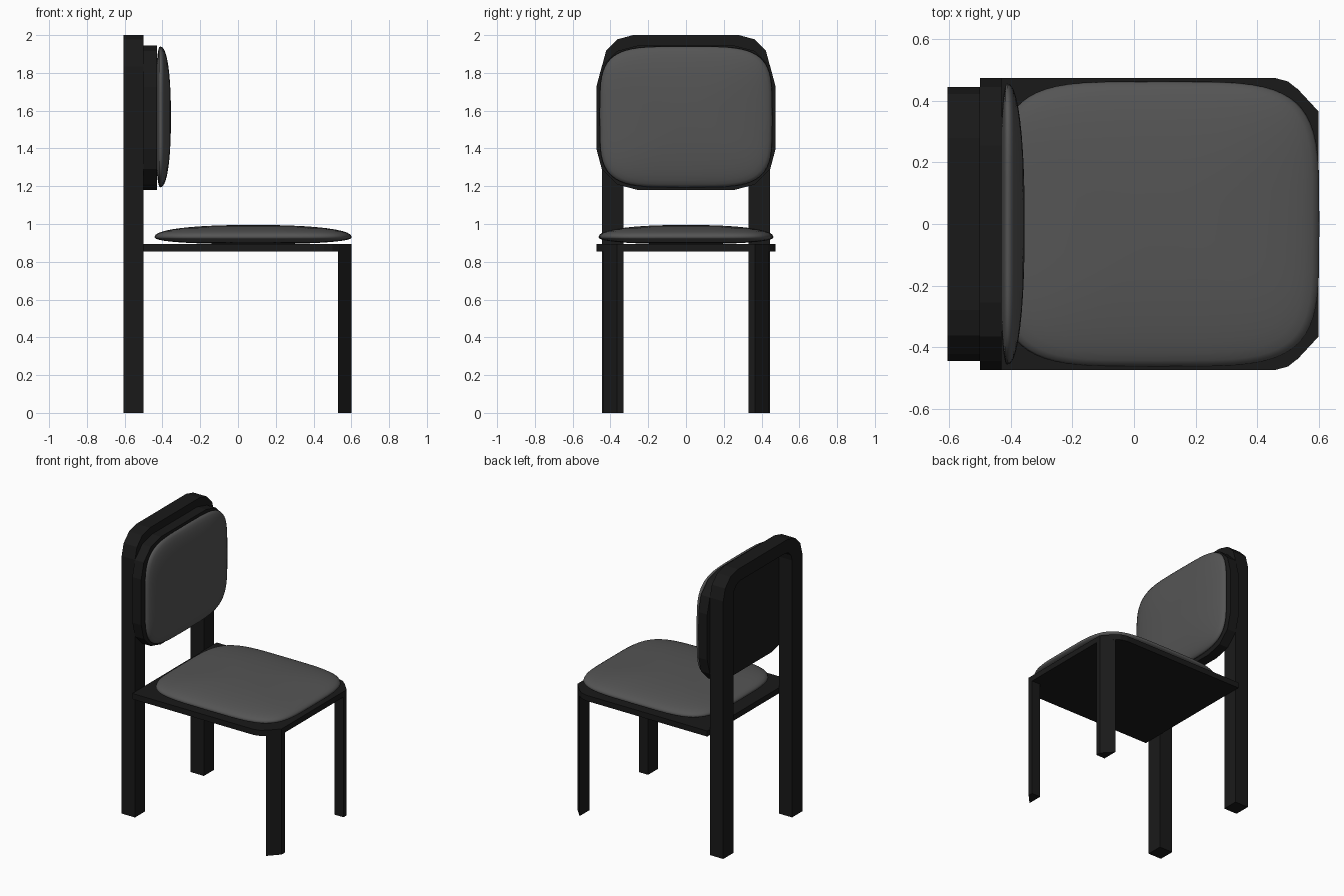
import bpy, bmesh, math
from mathutils import Vector

if "Cube" in bpy.data.objects:
    bpy.data.objects.remove(bpy.data.objects["Cube"])


def material(name, v):
    m = bpy.data.materials.new(name)
    m.diffuse_color = (v, v, v, 1)
    m.use_nodes = True
    m.node_tree.nodes["Principled BSDF"].inputs["Base Color"].default_value = m.diffuse_color
    return m


BLACK = material("black_frame", 0.01)
GREY = material("grey_fabric", 0.09)


def finish(bm, name, mat):
    bmesh.ops.recalc_face_normals(bm, faces=bm.faces)
    me = bpy.data.meshes.new(name)
    bm.to_mesh(me)
    bm.free()
    me.materials.append(mat)
    ob = bpy.data.objects.new(name, me)
    bpy.context.collection.objects.link(ob)
    return ob


def prism(name, outline, axis, lo, hi):
    """Extrude a 2D outline: axis 'x' takes (y, z) points, axis 'z' takes (x, y)."""
    bm = bmesh.new()
    pts = [(lo, a, b) if axis == 'x' else (a, b, lo) for a, b in outline]
    face = bm.faces.new([bm.verts.new(p) for p in pts])
    out = bmesh.ops.extrude_face_region(bm, geom=[face])
    d = Vector((hi - lo, 0, 0)) if axis == 'x' else Vector((0, 0, hi - lo))
    bmesh.ops.translate(bm, vec=d, verts=[v for v in out["geom"] if isinstance(v, bmesh.types.BMVert)])
    return finish(bm, name, BLACK)


def arc(cx, cy, r, start, steps=3):
    """Quarter-circle corner, counter-clockwise from the start angle."""
    return [(cx + r * math.cos(math.radians(start + 90 * i / steps)),
             cy + r * math.sin(math.radians(start + 90 * i / steps))) for i in range(steps + 1)]


def spow(v, p):
    return math.copysign(abs(v) ** p, v)


def cushion(name, center, half_a, half_b, up, down, n, axis):
    """Pillow with a superellipse outline; bulges by up and down along the axis."""
    bm = bmesh.new()
    seg, rows = 64, 20

    def put(a, b, h):
        p = (h, a, b) if axis == 'x' else (a, b, h)
        return bm.verts.new(Vector(center) + Vector(p))

    rings = []
    for j in range(1, rows):
        t = math.pi * (j / rows - 0.5)
        s = math.cos(t) ** (2 / 2.3)
        h = spow(math.sin(t), 2 / 2.3) * (up if t > 0 else down)
        ring = []
        for i in range(seg):
            q = 2 * math.pi * i / seg
            ring.append(put(half_a * s * spow(math.cos(q), 2 / n),
                            half_b * s * spow(math.sin(q), 2 / n), h))
        rings.append(ring)
    for r0, r1 in zip(rings, rings[1:]):
        for i in range(seg):
            k = (i + 1) % seg
            bm.faces.new((r0[i], r0[k], r1[k], r1[i]))
    for ring, h in ((rings[0], -down), (rings[-1], up)):
        tip = put(0, 0, h)
        for i in range(seg):
            bm.faces.new((ring[i], ring[(i + 1) % seg], tip))
    for f in bm.faces:
        f.smooth = True
    return finish(bm, name, GREY)


# Rear legs joined over the top as one arch
outer = arc(0.28, 1.835, 0.165, 0) + arc(-0.28, 1.835, 0.165, 90)
inner = arc(0.25, 1.83, 0.08, 0) + arc(-0.25, 1.83, 0.08, 90)
arch = [(0.445, 0)] + outer + [(-0.445, 0), (-0.33, 0)] + inner[::-1] + [(0.33, 0)]
prism("rear_legs_arch", arch, 'x', -0.605, -0.50)

# Backrest shell with rounded corners
r = 0.22
panel = (arc(0.255, 1.725, r, 0) + arc(-0.255, 1.725, r, 90)
         + arc(-0.255, 1.40, r, 180) + arc(0.255, 1.40, r, 270))
prism("back_panel", panel, 'x', -0.50, -0.43)

# Seat board, rounded at the front corners
front = [(0.60, 0.365), (0.535, 0.435), (0.50, 0.463), (0.455, 0.475)]
board = front + [(-0.50, 0.475), (-0.50, -0.475)] + [(x, -y) for x, y in front[::-1]]
prism("seat_board", board, 'z', 0.855, 0.895)

# Front legs, cut off to follow the seat corners
leg = [(0.53, 0.33), (0.60, 0.33), (0.60, 0.365), (0.53, 0.44)]
for side, sy in (("left", 1), ("right", -1)):
    prism("front_leg_" + side, [(x, y * sy) for x, y in leg], 'z', 0, 0.86)

# Cushions
cushion("seat_cushion", (0.08, 0, 0.93), 0.522, 0.463, 0.065, 0.037, 4.4, 'z')
cushion("back_cushion", (-0.412, 0, 1.567), 0.457, 0.373, 0.057, 0.025, 4.3, 'x')
